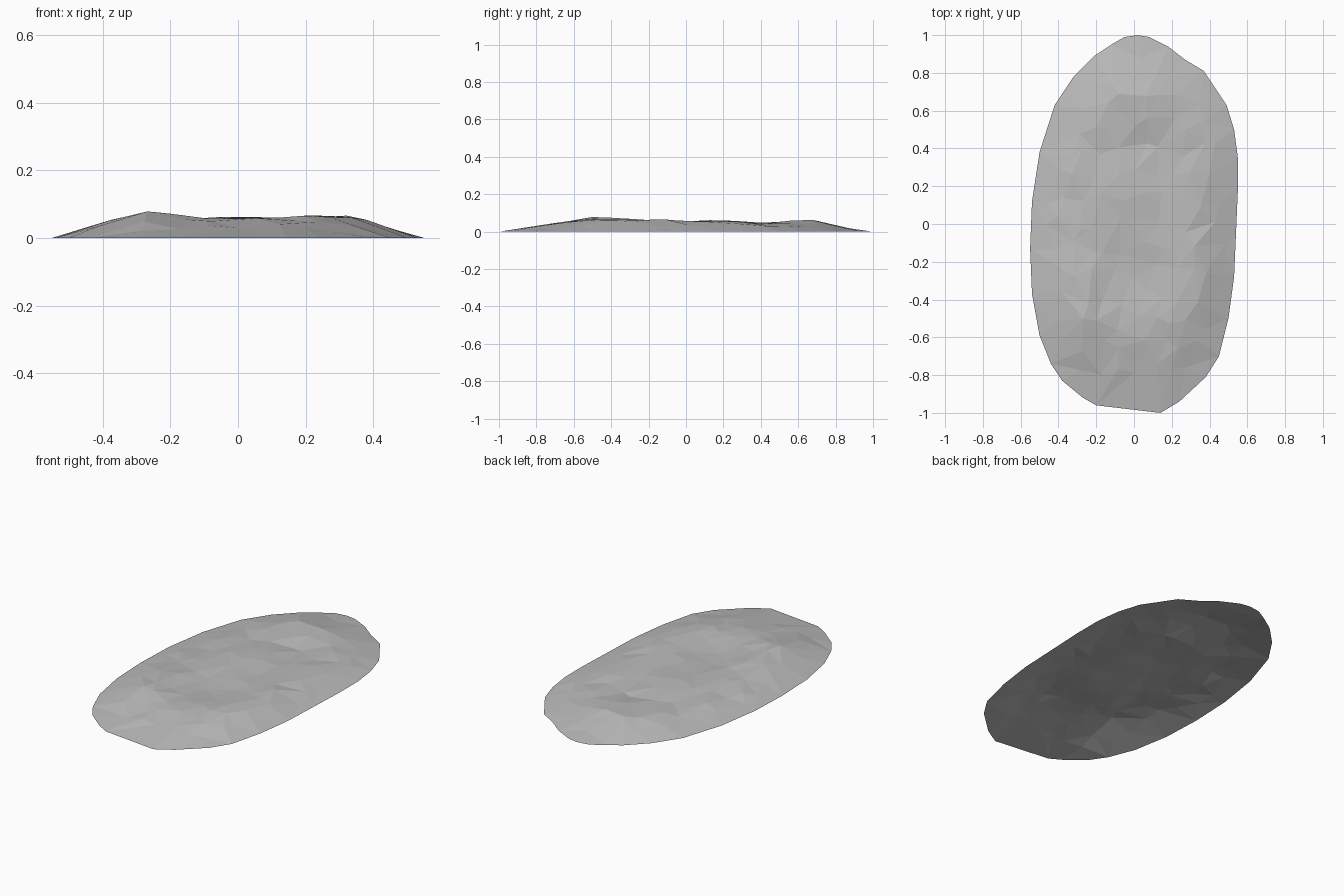
import bpy
import bmesh
import math
import random
from mathutils import Vector
from mathutils.geometry import delaunay_2d_cdt

random.seed(7)

cube = bpy.data.objects.get("Cube")
if cube:
    bpy.data.objects.remove(cube, do_unlink=True)

# Rim of the mound on the ground, clockwise from the back
RIM = [(.02, 1), (.08, .99), (.18, .94), (.27, .87), (.37, .81), (.49, .63),
       (.53, .5), (.55, .35), (.55, .18), (.54, -.05), (.53, -.28), (.5, -.5),
       (.45, -.7), (.38, -.81), (.24, -.94), (.14, -1), (-.2, -.96),
       (-.27, -.92), (-.38, -.83), (-.44, -.74), (-.5, -.59), (-.54, -.37),
       (-.55, -.13), (-.54, .12), (-.5, .38), (-.42, .63), (-.32, .78),
       (-.21, .89), (-.12, .95), (-.05, .99)]
rim = [Vector(p) for p in RIM]

# Ridges and hollows: x, y, width, length, height
BUMPS = [(-.29, -.43, .09, .2, .034),
         (.33, -.15, .07, .22, .018),
         (.27, -.5, .08, .18, .016),
         (-.02, .66, .2, .1, .026),
         (.04, .44, .15, .1, -.012),
         (0, .08, .12, .18, .012),
         (-.04, -.25, .12, .14, -.01),
         (.05, -.55, .14, .12, .01)]

# Height falls from the plateau (inside) to the rim: fraction, height
SLOPE = [(0, .05), (.6, .048), (.8, .03), (1, 0)]


def rim_fraction(p):
    """0 at the centre, 1 on the rim."""
    best = 0
    for a, b in zip(rim, rim[1:] + rim[:1]):
        edge = b - a
        normal = Vector((-edge.y, edge.x))
        best = max(best, p.dot(normal) / a.dot(normal))
    return best


def height(p):
    t = min(rim_fraction(p), 1)
    z = 0
    for (t0, z0), (t1, z1) in zip(SLOPE, SLOPE[1:]):
        if t0 <= t <= t1:
            z = z0 + (z1 - z0) * (t - t0) / (t1 - t0)
    fade = min(1, (1 - t) * 4)
    for x, y, width, length, rise in BUMPS:
        spread = ((p.x - x) / width) ** 2 + ((p.y - y) / length) ** 2
        z += fade * rise * math.exp(-spread / 2)
    return max(.006, z + fade * random.uniform(-.005, .005))


# Scattered surface points on a loosened staggered grid
STEP_X, STEP_Y = .1, .13
inner = []
for row in range(-8, 9):
    for col in range(-6, 7):
        p = Vector(((col + row % 2 / 2) * STEP_X + random.uniform(-.035, .035),
                    row * STEP_Y + random.uniform(-.045, .045)))
        if rim_fraction(p) < .9:
            inner.append(p)

# Join rim and surface points into one faceted open shell
count = len(rim)
rim_edges = [(i, (i + 1) % count) for i in range(count)]
points, _, faces, sources, _, _ = delaunay_2d_cdt(rim + inner, rim_edges, [], 1, 1e-5)

bm = bmesh.new()
verts = []
for p, source in zip(points, sources):
    on_rim = any(i < count for i in source)
    verts.append(bm.verts.new((p.x, p.y, 0 if on_rim else height(p))))
for face in faces:
    bm.faces.new([verts[i] for i in face])
bm.normal_update()
for face in bm.faces:
    if face.normal.z < 0:
        face.normal_flip()
mesh = bpy.data.meshes.new("rock_mound")
bm.to_mesh(mesh)
bm.free()

mound = bpy.data.objects.new("rock_mound", mesh)
bpy.context.collection.objects.link(mound)

# Plain grey stone
stone = bpy.data.materials.new("stone_grey")
stone.use_nodes = True
GREY = (.5, .5, .5, 1)
stone.diffuse_color = GREY
stone.node_tree.nodes["Principled BSDF"].inputs["Base Color"].default_value = GREY
mesh.materials.append(stone)
